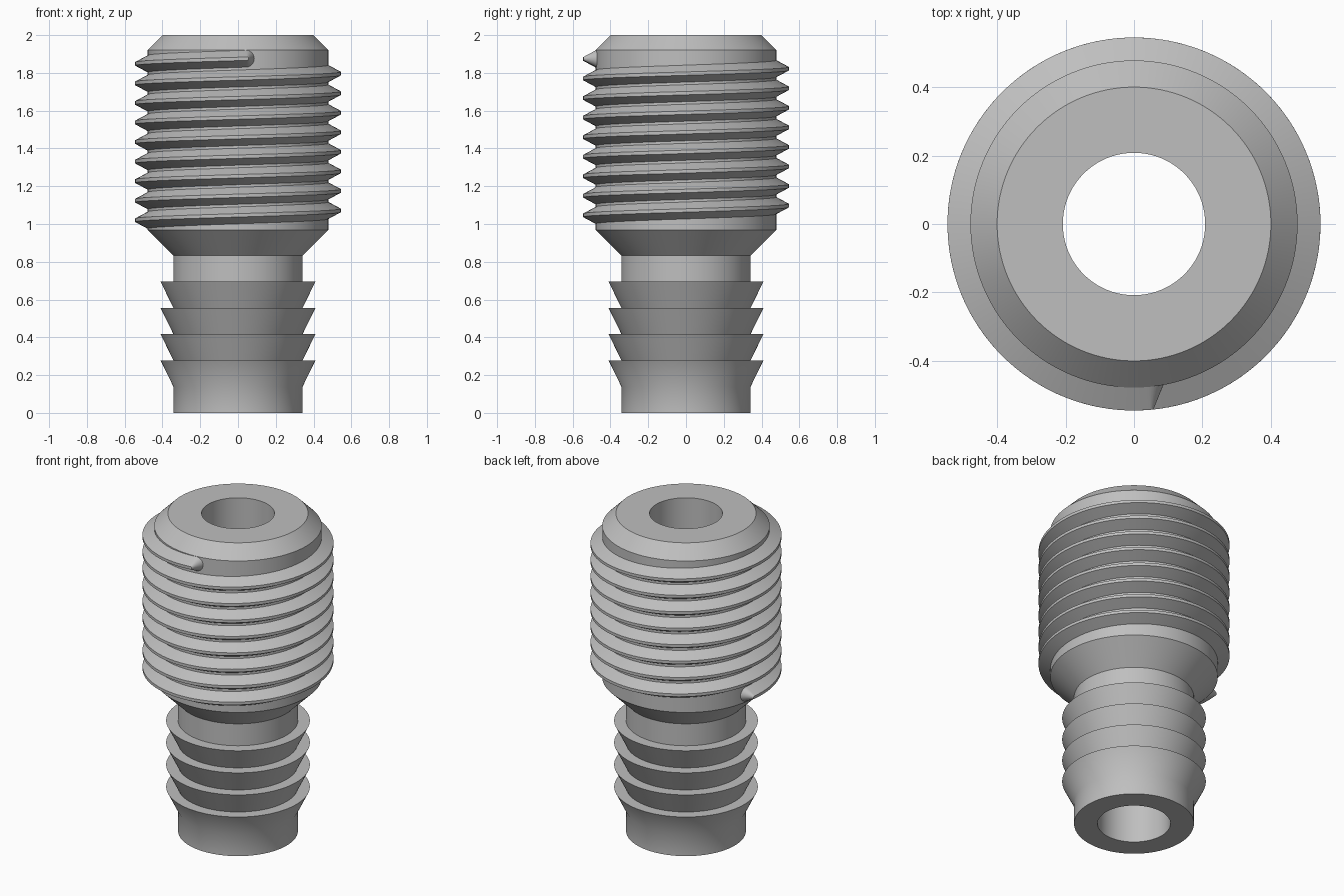
import bpy, bmesh
from math import sin, cos, pi, radians

default = bpy.data.objects.get("Cube")
if default:
    bpy.data.objects.remove(default)

grey = bpy.data.materials.new("plain_grey")
grey.use_nodes = True
colour = (0.52, 0.52, 0.52, 1)
grey.diffuse_color = colour
grey.node_tree.nodes["Principled BSDF"].inputs["Base Color"].default_value = colour


def finish(bm, name):
    bmesh.ops.remove_doubles(bm, verts=bm.verts, dist=1e-5)
    bmesh.ops.recalc_face_normals(bm, faces=bm.faces)
    mesh = bpy.data.meshes.new(name)
    bm.to_mesh(mesh)
    bm.free()
    mesh.materials.append(grey)
    obj = bpy.data.objects.new(name, mesh)
    bpy.context.collection.objects.link(obj)
    bpy.ops.object.select_all(action='DESELECT')
    obj.select_set(True)
    bpy.context.view_layer.objects.active = obj
    bpy.ops.object.shade_smooth_by_angle(angle=radians(30))
    return obj


# Hollow body: barbed hose end, neck, flare and threaded shank, turned as one lathe profile
BORE, TUBE, BARB, ROOT, CREST = 0.208, 0.342, 0.41, 0.478, 0.545
BARB_STEP = 0.139
profile = [(BORE, 0), (TUBE, 0)]
for i in range(1, 5):
    profile += [(TUBE, i * BARB_STEP), (BARB, (i + 1) * BARB_STEP)]
profile += [(TUBE, 5 * BARB_STEP), (TUBE, 0.833), (ROOT, 0.968),
            (ROOT, 1.922), (0.4, 2), (BORE, 2)]

bm = bmesh.new()
ring = [bm.verts.new((r, 0, z)) for r, z in profile]
edges = [bm.edges.new((a, b)) for a, b in zip(ring, ring[1:] + ring[:1])]
bmesh.ops.spin(bm, geom=ring + edges, cent=(0, 0, 0), axis=(0, 0, 1),
               angle=2 * pi, steps=128, use_merge=True)
finish(bm, "fitting_body")

# Screw thread: trapezoid swept along a right-hand helix, with rounded run-outs
PITCH, BASE_Z = 0.1035, 1.02
START, END = radians(171), radians(275 + 8 * 360)
INNER, ROOT_HALF, CREST_HALF = ROOT - 0.004, 0.047, 0.009
SECTION = [(INNER, -ROOT_HALF), (CREST, -CREST_HALF),
           (CREST, CREST_HALF), (INNER, ROOT_HALF)]

bm = bmesh.new()


def helix_vert(angle, radius, dz=0, along=0):
    z = BASE_Z + PITCH * (angle - pi) / (2 * pi) + dz
    a = angle + along / radius
    return bm.verts.new((radius * cos(a), radius * sin(a), z))


def bridge(a, b):
    for i in range(len(a) - 1):
        bm.faces.new((a[i], a[i + 1], b[i + 1], b[i]))


steps = 800
rows = [[helix_vert(START + (END - START) * i / steps, r, dz) for r, dz in SECTION]
        for i in range(steps + 1)]
for a, b in zip(rows, rows[1:]):
    bridge(a, b)

for angle, side in ((START, -1), (END, 1)):
    turns = [pi * k / 16 for k in range(17)]
    root, crest = [[helix_vert(angle, r, w * cos(t), side * w * sin(t)) for t in turns]
                   for r, w in ((INNER, ROOT_HALF), (CREST, CREST_HALF))]
    bridge(root, crest)
    bm.faces.new(crest)
finish(bm, "screw_thread")
